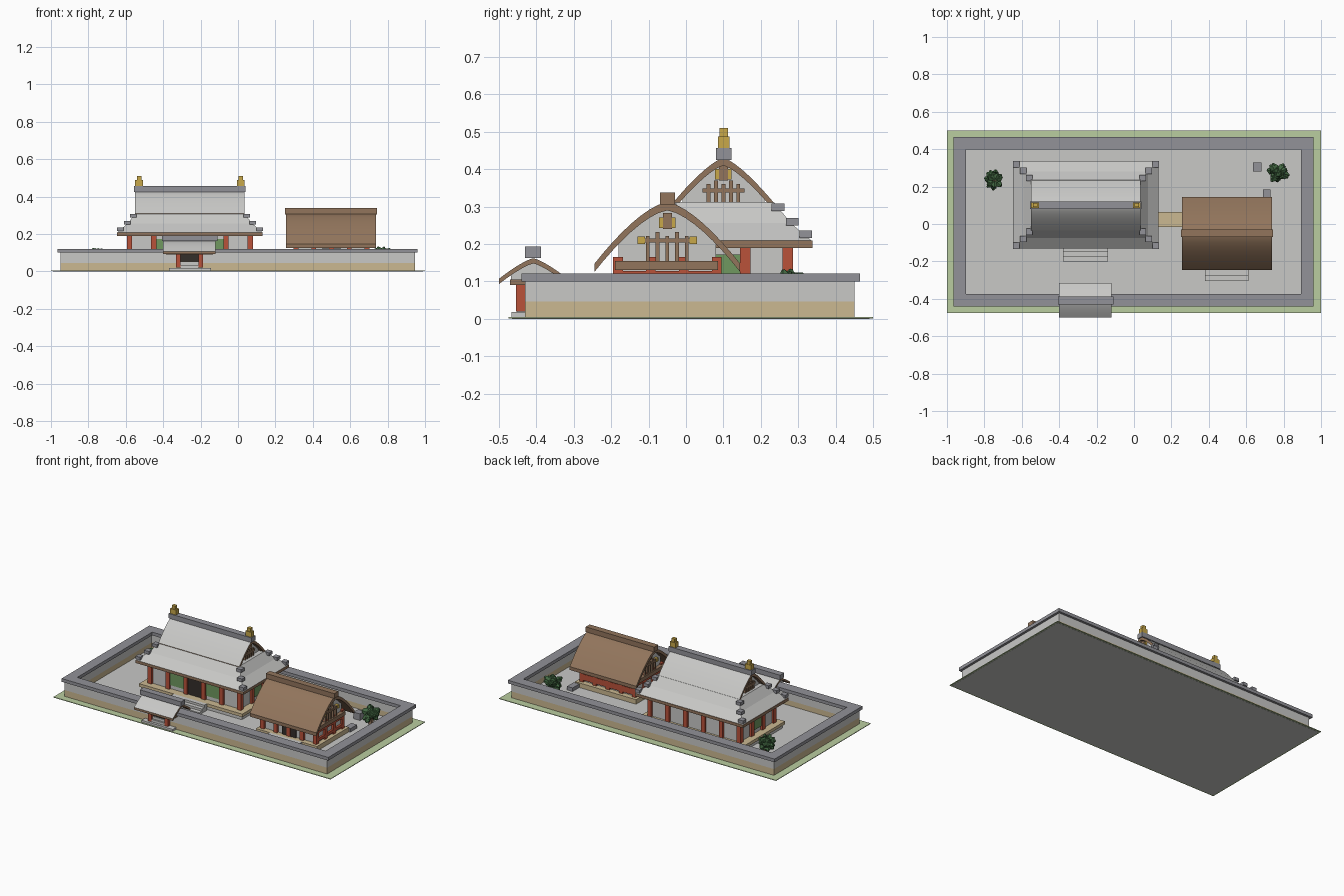
import bpy, bmesh, random
from mathutils import Vector, Matrix

random.seed(4)
if "Cube" in bpy.data.objects:
    bpy.data.objects.remove(bpy.data.objects["Cube"])


def material(name, *rgb):
    linear = [((c / 255 + 0.055) / 1.055) ** 2.4 for c in rgb] + [1]
    mat = bpy.data.materials.new(name)
    mat.use_nodes = True
    mat.diffuse_color = linear
    mat.node_tree.nodes["Principled BSDF"].inputs["Base Color"].default_value = linear
    return mat


plaster = material("pale grey", 200, 200, 198)
tile = material("slate grey", 146, 146, 152)
tan = material("sand", 203, 184, 145)
brown = material("wood brown", 146, 117, 92)
red = material("vermilion", 186, 82, 58)
shutter = material("shutter green", 112, 152, 96)
dark = material("dark wood", 52, 46, 42)
gold = material("gold", 200, 168, 74)
leaf = material("leaf green", 66, 104, 66)
grass = material("grass", 186, 205, 160)


def finish(name, bm, *mats):
    bmesh.ops.recalc_face_normals(bm, faces=bm.faces)
    mesh = bpy.data.meshes.new(name)
    bm.to_mesh(mesh)
    bm.free()
    for mat in mats:
        mesh.materials.append(mat)
    obj = bpy.data.objects.new(name, mesh)
    bpy.context.collection.objects.link(obj)
    return obj


def boxes(name, mat, *spans):
    """Cuboids given as (x low, x high, y low, y high, z low, z high)."""
    bm = bmesh.new()
    for x0, x1, y0, y1, z0, z1 in spans:
        place = Matrix.Translation(((x0 + x1) / 2, (y0 + y1) / 2, (z0 + z1) / 2))
        bmesh.ops.create_cube(bm, size=1, matrix=place @ Matrix.Diagonal((x1 - x0, y1 - y0, z1 - z0, 1)))
    return finish(name, bm, mat)


def posts(name, mat, places, width, z0, z1):
    h = width / 2
    return boxes(name, mat, *[(x - h, x + h, y - h, y + h, z0, z1) for x, y in places])


def prism(name, x0, x1, outline, *mats):
    """Extrudes a (y, z) outline along x."""
    bm = bmesh.new()
    face = bm.faces.new([bm.verts.new((x0, y, z)) for y, z in outline])
    moved = bmesh.ops.extrude_face_region(bm, geom=[face])["geom"]
    bmesh.ops.translate(bm, vec=(x1 - x0, 0, 0), verts=[v for v in moved if isinstance(v, bmesh.types.BMVert)])
    return finish(name, bm, *mats)


class Gable:
    """A bowed gable roof shape with its ridge along x."""
    def __init__(self, mid, half, ridge, drop, power):
        self.mid, self.half, self.ridge, self.drop, self.power = mid, half, ridge, drop, power

    def line(self, half, lower=0, steps=16):
        for i in range(steps + 1):
            dy = half * (2 * i / steps - 1)
            yield self.mid + dy, self.ridge - lower - self.drop * (abs(dy) / self.half) ** self.power

    def roof(self, name, x0, x1, thick, top):
        outline = list(self.line(self.half)) + list(self.line(self.half, thick))[::-1]
        obj = prism(name, x0, x1, outline, top, brown)
        # Timber on the gable ends and underside
        for p in obj.data.polygons:
            p.material_index = int(p.normal.z < 0.2)
            p.use_smooth = abs(p.normal.x) < 0.5
        bpy.ops.object.select_all(action="DESELECT")
        obj.select_set(True)
        bpy.context.view_layer.objects.active = obj
        bpy.ops.object.shade_smooth_by_angle()

    def wall(self, name, x0, x1, half, base):
        outline = list(self.line(half, 0.01))
        prism(name, x0, x1, outline + [(outline[-1][0], base), (outline[0][0], base)], plaster)


def stairs(name, x0, x1, y_back, depth, top, count, base=0.012):
    rise, run = (top - base) / count, depth / count
    boxes(name, plaster, *[(x0, x1, y_back - run * (count - i), y_back, base + rise * i, base + rise * (i + 1))
                           for i in range(count)])


# Ground and courtyard
boxes("ground", grass, (-1, 1, -0.475, 0.5, 0.001, 0.005))
boxes("ground_underside", plaster, (-0.99, 0.99, -0.465, 0.49, 0, 0.002))
boxes("courtyard_floor", plaster, (-0.93, 0.93, -0.41, 0.44, 0.003, 0.012))


# Boundary wall in three layers
def wall_ring(name, mat, x0, x1, y0, y1, width, z0, z1):
    boxes(name, mat, (x0, x1, y0, y0 + width, z0, z1), (x0, x1, y1 - width, y1, z0, z1),
          (x0, x0 + width, y0 + width, y1 - width, z0, z1), (x1 - width, x1, y0 + width, y1 - width, z0, z1))


wall_ring("wall_base", tan, -0.95, 0.945, -0.43, 0.45, 0.04, 0.004, 0.046)
wall_ring("wall_body", plaster, -0.95, 0.945, -0.43, 0.45, 0.04, 0.046, 0.1)
wall_ring("wall_cap", tile, -0.965, 0.96, -0.44, 0.465, 0.066, 0.1, 0.121)

# Gate
gate = Gable(-0.408, 0.092, 0.162, 0.055, 1.3)
gate.roof("gate_roof", -0.4, -0.12, 0.014, plaster)
gate.wall("gate_gable", -0.37, -0.15, 0.06, 0.1)
boxes("gate_ridge", tile, (-0.407, -0.11, -0.43, -0.388, 0.162, 0.193))
posts("gate_posts", red, [(x, -0.442) for x in (-0.32, -0.2)], 0.024, 0.02, 0.1)
boxes("gate_beam", brown, (-0.385, -0.135, -0.47, -0.43, 0.09, 0.105))
boxes("gate_door", dark, (-0.308, -0.212, -0.434, -0.426, 0.02, 0.092))
boxes("gate_steps", plaster, (-0.37, -0.145, -0.466, -0.43, 0.002, 0.018),
      (-0.308, -0.212, -0.45, -0.43, 0.018, 0.034), (-0.308, -0.212, -0.44, -0.43, 0.034, 0.05))

# Main hall body
mid_x, mid_y = -0.257, 0.102
hall_xs = [-0.58 + 0.129 * i for i in range(6)]
hall_ys = [-0.07 + 0.114 * i for i in range(4)]
floor, eave = 0.055, 0.19
boxes("hall_plinth", plaster, (-0.62, 0.105, -0.11, 0.315, 0.01, 0.035))
boxes("hall_floor", tan, (-0.63, 0.115, -0.12, 0.325, 0.035, floor))
boxes("hall_walls", plaster, (hall_xs[0], hall_xs[-1], hall_ys[0], hall_ys[-1], floor, eave))
edge = [(x, y) for x in hall_xs for y in hall_ys if x in (hall_xs[0], hall_xs[-1]) or y in (hall_ys[0], hall_ys[-1])]
posts("hall_posts", red, edge, 0.028, floor, eave)
front = hall_ys[0]
boxes("hall_door", dark, (hall_xs[2], hall_xs[3], front - 0.005, front, floor, 0.17))
boxes("hall_front_shutters", shutter, *[(hall_xs[i], hall_xs[i + 1], front - 0.005, front, 0.08, 0.172) for i in (1, 3)])
boxes("hall_side_shutters", shutter, *[(x - 0.005, x + 0.005, hall_ys[1], hall_ys[2], 0.08, 0.172)
                                       for x in (hall_xs[0], hall_xs[-1])])
stairs("hall_steps", -0.38, -0.14, -0.12, 0.08, floor, 3)

# Main hall roof
boxes("hall_eave", brown, (-0.648, 0.132, -0.132, 0.338, eave, 0.209))
bm = bmesh.new()
rings = []
for half_x, half_y, z in ((0.389, 0.234, 0.209), (0.333, 0.178, 0.256), (0.29, 0.133, 0.312)):
    rings.append([bm.verts.new((mid_x + half_x * sx, mid_y + half_y * sy, z))
                  for sx, sy in ((-1, -1), (1, -1), (1, 1), (-1, 1))])
for low, high in zip(rings, rings[1:]):
    for i in range(4):
        j = (i + 1) % 4
        bm.faces.new((low[i], low[j], high[j], high[i]))
bm.faces.new(rings[0])
bm.faces.new(rings[-1])
finish("hall_skirt_roof", bm, plaster)
hall = Gable(0.1, 0.135, 0.43, 0.12, 1.35)
hall.roof("hall_upper_roof", -0.55, 0.034, 0.02, plaster)
hall.wall("hall_gable", -0.52, 0.002, 0.11, 0.305)
boxes("hall_ridge", tile, (-0.556, 0.04, 0.08, 0.121, 0.425, 0.456))
for sx, side in ((-1, "right"), (1, "left")):
    x = mid_x + sx * 0.272
    boxes("ridge_ornament_" + side, gold, (x - 0.021, x + 0.021, 0.086, 0.116, 0.456, 0.488),
          (x - 0.012, x + 0.012, 0.09, 0.112, 0.488, 0.51))
    for sy, end in ((-1, "front"), (1, "back")):
        boxes("hip_tiles_%s_%s" % (side, end), tile, *[
            (mid_x + sx * a - 0.017, mid_x + sx * a + 0.017, mid_y + sy * b - 0.017, mid_y + sy * b + 0.017, z, z + 0.02)
            for a, b, z in ((0.373, 0.218, 0.216), (0.336, 0.182, 0.25), (0.304, 0.144, 0.288))])


# Gable timbers
def lattice(name, x, y, base, beam, top, spread, peak):
    low, high = x - 0.008, x + 0.008
    bars = [(low, high, y + spread * k - 0.005, y + spread * k + 0.005, base, top + (0.01 if k % 2 else 0))
            for k in range(-2, 3)]
    bars.append((low, high, y - 2.8 * spread, y + 2.8 * spread, beam, beam + 0.011))
    bars.append((low - 0.004, high + 0.004, y - 0.012, y + 0.012, peak - 0.055, peak - 0.012))
    boxes(name, brown, *bars)
    boxes(name + "_pendant", gold, (low, high, y - 0.022, y + 0.022, peak - 0.052, peak - 0.024))


for x, side in ((-0.524, "right"), (0.006, "left")):
    lattice("hall_lattice_" + side, x, 0.1, 0.312, 0.338, 0.36, 0.02, 0.425)

# Covered walk between the two buildings
boxes("walkway", tan, (0.11, 0.28, -0.015, 0.065, 0.035, 0.054))

# Thatched annex
annex = Gable(-0.05, 0.195, 0.312, 0.165, 1.5)
annex.roof("annex_roof", 0.257, 0.738, 0.022, brown)
annex.wall("annex_walls", 0.31, 0.69, 0.13, 0.04)
boxes("annex_ridge", brown, (0.25, 0.744, -0.07, -0.029, 0.305, 0.338))
boxes("annex_plinth", tan, (0.28, 0.72, -0.215, 0.115, 0.012, 0.042))
annex_xs = [0.31 + 0.095 * i for i in range(5)]
annex_ys = (-0.182, -0.094, -0.006, 0.082)
posts("annex_posts", red, [(x, y) for x in annex_xs for y in annex_ys
                           if x in (annex_xs[0], annex_xs[-1]) or y in (annex_ys[0], annex_ys[-1])], 0.026, 0.04, 0.165)
# Red sills on the ends and back
boxes("annex_sills", red, *[(x - 0.008, x + 0.008, -0.195, 0.095, z, z + 0.018)
                            for x in (0.305, 0.695) for z in (0.055, 0.11)],
      (0.3, 0.7, 0.075, 0.095, 0.055, 0.095), (0.3, 0.7, 0.075, 0.092, 0.125, 0.14),
      (0.3, 0.7, -0.192, -0.175, 0.125, 0.14))
boxes("annex_door", dark, (0.45, 0.55, -0.19, -0.182, 0.042, 0.122))
for x, side in ((0.3, "right"), (0.7, "left")):
    boxes("annex_tie_beam_" + side, brown, (x - 0.014, x + 0.014, -0.19, 0.086, 0.13, 0.155))
    lattice("annex_lattice_" + side, x, -0.05, 0.155, 0.204, 0.222, 0.026, 0.295)
    boxes("annex_bosses_" + side, gold, *[(x - 0.012, x + 0.012, y - 0.01, y + 0.01, 0.2, 0.22) for y in (-0.12, 0.02)])
stairs("annex_steps", 0.38, 0.612, -0.215, 0.09, 0.042, 3)

# Garden stones
boxes("garden_stone", tile, (0.637, 0.683, 0.282, 0.328, 0.012, 0.055))
boxes("side_step", tile, (0.69, 0.73, 0.115, 0.184, 0.012, 0.035))


# Bushes made of jagged leaf clumps
def bush(name, x, y, radius):
    bm = bmesh.new()
    for _ in range(45):
        way = Vector((random.uniform(-1, 1), random.uniform(-1, 1), random.uniform(-1, 1))).normalized()
        centre = Vector((x, y, 0.08)) + way * radius * random.uniform(0.4, 0.8)
        turn = way.to_track_quat("Z", "Y").to_matrix().to_4x4()
        size = radius * random.uniform(0.25, 0.38)
        bmesh.ops.create_cone(bm, segments=5, radius1=size, radius2=size / 4, depth=size, cap_ends=True,
                              matrix=Matrix.Translation(centre) @ turn)
    finish(name, bm, leaf)
    posts(name + "_trunk", brown, [(x, y)], 0.02, 0.01, 0.08)


bush("west_bush", -0.745, 0.235, 0.062)
bush("east_bush", 0.768, 0.275, 0.07)
